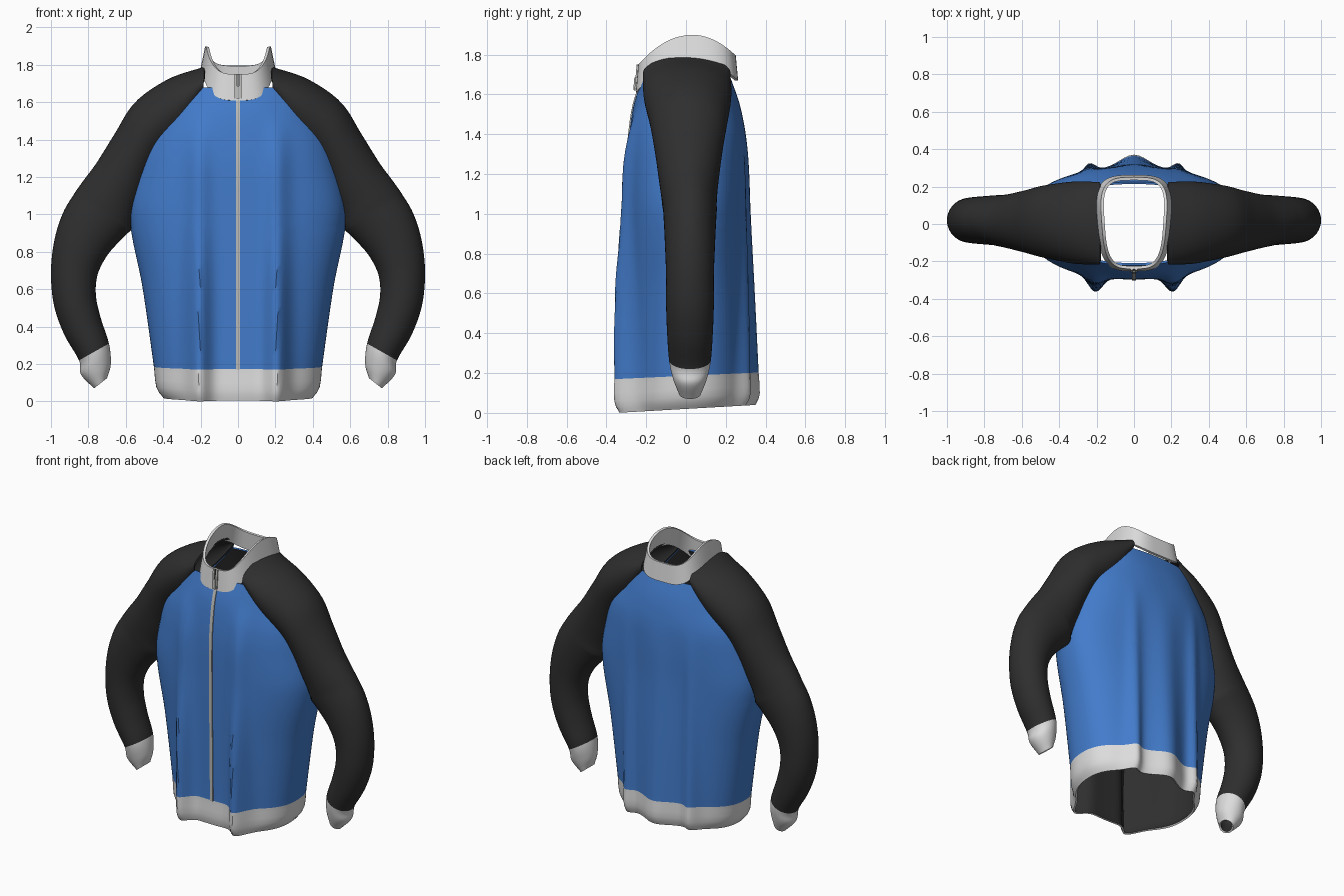
import bpy, bmesh, math

if "Cube" in bpy.data.objects:
    bpy.data.objects.remove(bpy.data.objects["Cube"], do_unlink=True)


def material(name, r, g, b):
    m = bpy.data.materials.new(name)
    m.use_nodes = True
    m.diffuse_color = (r, g, b, 1)
    m.node_tree.nodes["Principled BSDF"].inputs["Base Color"].default_value = (r, g, b, 1)
    return m


BLUE = material("blue cloth", .055, .2, .6)
BLACK = material("black cloth", .028, .028, .028)
WHITE = material("white rib knit", .72, .72, .72)
GREY = material("grey zipper", .5, .5, .49)


def smooth(keys, t):
    """Smooth interpolation of key rows (t, values...)."""
    i = 0
    while i < len(keys) - 2 and t > keys[i + 1][0]:
        i += 1
    a, b = keys[i], keys[i + 1]
    before, after = keys[max(i - 1, 0)], keys[min(i + 2, len(keys) - 1)]
    d = b[0] - a[0]
    u = min(max((t - a[0]) / d, 0), 1)
    out = []
    for k in range(1, len(a)):
        m0 = (b[k] - before[k]) / (b[0] - before[0]) * d
        m1 = (after[k] - a[k]) / (after[0] - a[0]) * d
        c = b[k] - a[k]
        out.append(a[k] + u * (m0 + u * (3 * c - 2 * m0 - m1 + u * (m0 + m1 - 2 * c))))
    return out


def steps(a, b, n):
    return [a + (b - a) * i / n for i in range(n + 1)]


def cloth(name, grids, mats, rule=lambda row: 0, thick=.012, mirror=False):
    """Turn grids of points into a lined cloth shell."""
    bm = bmesh.new()
    for grid in grids:
        rows = [[bm.verts.new(p) for p in row] for row in grid]
        for i in range(len(rows) - 1):
            lo, hi = rows[i], rows[i + 1]
            for j in range(len(lo) - 1):
                f = bm.faces.new((lo[j], lo[j + 1], hi[j + 1], hi[j]))
                f.material_index = rule(i)
    bmesh.ops.remove_doubles(bm, verts=bm.verts, dist=.0002)
    me = bpy.data.meshes.new(name)
    bm.to_mesh(me)
    bm.free()
    ob = bpy.data.objects.new(name, me)
    bpy.context.collection.objects.link(ob)
    for m in mats:
        me.materials.append(m)
    bpy.ops.object.select_all(action='DESELECT')
    ob.select_set(True)
    bpy.context.view_layer.objects.active = ob
    if mirror:
        ob.modifiers.new("Mirror", 'MIRROR').use_mirror_merge = False
    solid = ob.modifiers.new("Lining", 'SOLIDIFY')
    solid.thickness, solid.offset = thick, -1
    solid.material_offset = len(mats) // 2
    for mod in list(ob.modifiers):
        bpy.ops.object.modifier_apply(modifier=mod.name)
    bpy.ops.object.shade_smooth_by_angle(angle=math.radians(45))
    return ob


# Torso sections: height, half width, front, back, front fold, back fold
TORSO = [(0, .40, .28, .29, .085, .06), (.05, .435, .29, .305, .095, .065),
         (.17, .45, .285, .305, .10, .06), (.6, .51, .29, .305, .085, .04),
         (1, .58, .295, .30, .045, .025), (1.25, .54, .295, .305, .035, .01),
         (1.4, .50, .285, .30, .02, 0), (1.55, .43, .262, .27, 0, 0),
         (1.68, .43, .22, .225, 0, 0)]
# Raglan seam: height, share of the half width
SEAM = [(.92, 1), (1, .985), (1.1, .962), (1.25, .93), (1.4, .86), (1.55, .69), (1.68, .43)]
UNDERARM, NECK, HEM, POWER, MID = .92, 1.68, .17, 2.3, .02


def power(v, e):
    return math.copysign(abs(v) ** e, v)


def bump(x, centre, width):
    return math.exp(-((abs(x) - centre) / width) ** 2)


def torso(a, z):
    """Point on the torso; a = 0 is the front centre, pi the back centre."""
    w, front, back, ff, fb = smooth(TORSO, z)
    x = w * power(math.sin(a), 2 / POWER)
    c = power(math.cos(a), 2 / POWER)
    if c > 0:
        y = MID - (front + MID) * c - ff * bump(x, .21, .06) * min(1, 3 * c)
    else:
        y = MID - (back - MID) * c
        y += fb * (bump(x, 0, .1) + .8 * bump(x, .24, .045)) * min(1, -3 * c)
    tilt = .04 * min(max((y + .35) / .7, 0), 1) * max(0, 1 - z / .9)
    return (x, y, z + tilt)


def seam_angle(z):
    if z <= UNDERARM + .0001:
        return math.pi / 2
    return math.asin(min(1, smooth(SEAM, z)[0]) ** (POWER / 2))


# Body with ribbed hem
hem_rows = [0, .012, .03, .06, .1, .14, HEM]
yoke_rows = steps(UNDERARM, NECK, 26)
heights = hem_rows + steps(HEM, UNDERARM, 20)[1:-1] + yoke_rows
panels = []
for middle in (0, math.pi):
    panels.append([[torso(middle + seam_angle(z) * u, z) for u in steps(-1, 1, 72)]
                   for z in heights])
cloth("jacket_body", panels, [WHITE, BLUE, BLACK, BLACK],
      lambda row: 0 if row < len(hem_rows) - 1 else 1)

# Raglan shoulder: seam height, top x, top z, half depth
SHOULDER = [(.92, .87, 1.12, .135), (1, .82, 1.19, .14), (1.1, .76, 1.27, .15),
            (1.25, .66, 1.43, .17), (1.4, .55, 1.6, .195), (1.55, .37, 1.725, .22),
            (1.68, .18, 1.79, .22)]
# Arm: step, inner x, inner z, outer x, outer z, half depth
ARM = [(0, .568, .92, .87, 1.12, .135), (1, .63, .86, .935, 1.01, .13),
       (2, .70, .78, .98, .87, .125), (3, .75, .68, 1, .70, .12),
       (4, .76, .57, .985, .52, .12), (5, .735, .45, .93, .36, .115),
       (6, .69, .31, .85, .22, .105), (7, .68, .2, .84, .145, .085),
       (8, .70, .125, .77, .07, .055)]


def arc(low, top, yc, h, reach):
    """Arc from the back low point over the top to the front low point."""
    pts = []
    for s in steps(1, -1, 40):
        q = (1 - math.cos(s * reach)) / (1 - math.cos(reach))
        pts.append((top[0] + (low[0] - top[0]) * q, yc + h * math.sin(s * reach),
                    top[1] + (low[1] - top[1]) * q))
    return pts


sleeve = []
for z in reversed(yoke_rows[1:]):
    a = seam_angle(z)
    f, b = torso(a, z), torso(math.pi - a, z)
    tx, tz, h = smooth(SHOULDER, z)
    half = (b[1] - f[1]) / 2
    h = max(h, half * 1.002)
    sleeve.append(arc((f[0], z), (tx, tz), (f[1] + b[1]) / 2, h, math.pi - math.asin(half / h)))
arm_start, per_step = len(sleeve), 6
for s in steps(0, 8, 8 * per_step):
    bx, bz, tx, tz, h = smooth(ARM, s)
    sleeve.append(arc((bx, bz), (tx, tz), MID, h, math.pi))
cuff_row = arm_start + 6 * per_step
cloth("sleeves", [sleeve], [BLACK, WHITE, BLACK, BLACK],
      lambda row: 1 if row >= cuff_row else 0, mirror=True)


# Stand collar, low at the front and high at the sides
def collar_point(a, v):
    c = power(math.cos(a), 2 / 3.5)
    y = .005 - .245 * c
    x = (.197 - .025 * v) * power(math.sin(a), 2 / 3.5) * (1 + .4 * y)
    d = y - .03
    n = (d / .27 if d < 0 else d / .215) ** 2
    low = 1.775 - (.165 if d < 0 else .1) * n
    high = 1.9 - (.15 if d < 0 else .1) * n
    return (x, y - .012 * (1 - v) * c, low + (high - low) * v)


cloth("collar", [[[collar_point(a, v) for a in steps(0, 2 * math.pi, 96)]
                  for v in steps(0, 1, 8)]], [WHITE, WHITE], thick=.016)


# Zipper strip down the front and through the collar
def strip(name, x0, x1, path, mat, thick=.009):
    cloth(name, [[[(x, y, z) for x in (x0, x1)] for y, z in path]], [mat, mat], thick=thick)


strip("zipper", -.011, .011, [(torso(0, z)[1] - .006, z) for z in steps(HEM, 1.62, 40)], GREY)
throat = [collar_point(0, v) for v in steps(.08, 1, 6)]
strip("zipper_gap", -.004, .004, [(p[1] - .003, p[2]) for p in throat], BLACK, .005)
for side, x in (("right", -.018), ("left", .006)):
    strip(side + "_zipper_edge", x, x + .012, [(p[1] - .008, p[2]) for p in throat], GREY)
strip("zipper_pull", -.008, .008, [(p[1] - .014, p[2]) for p in throat[:4]], GREY)
